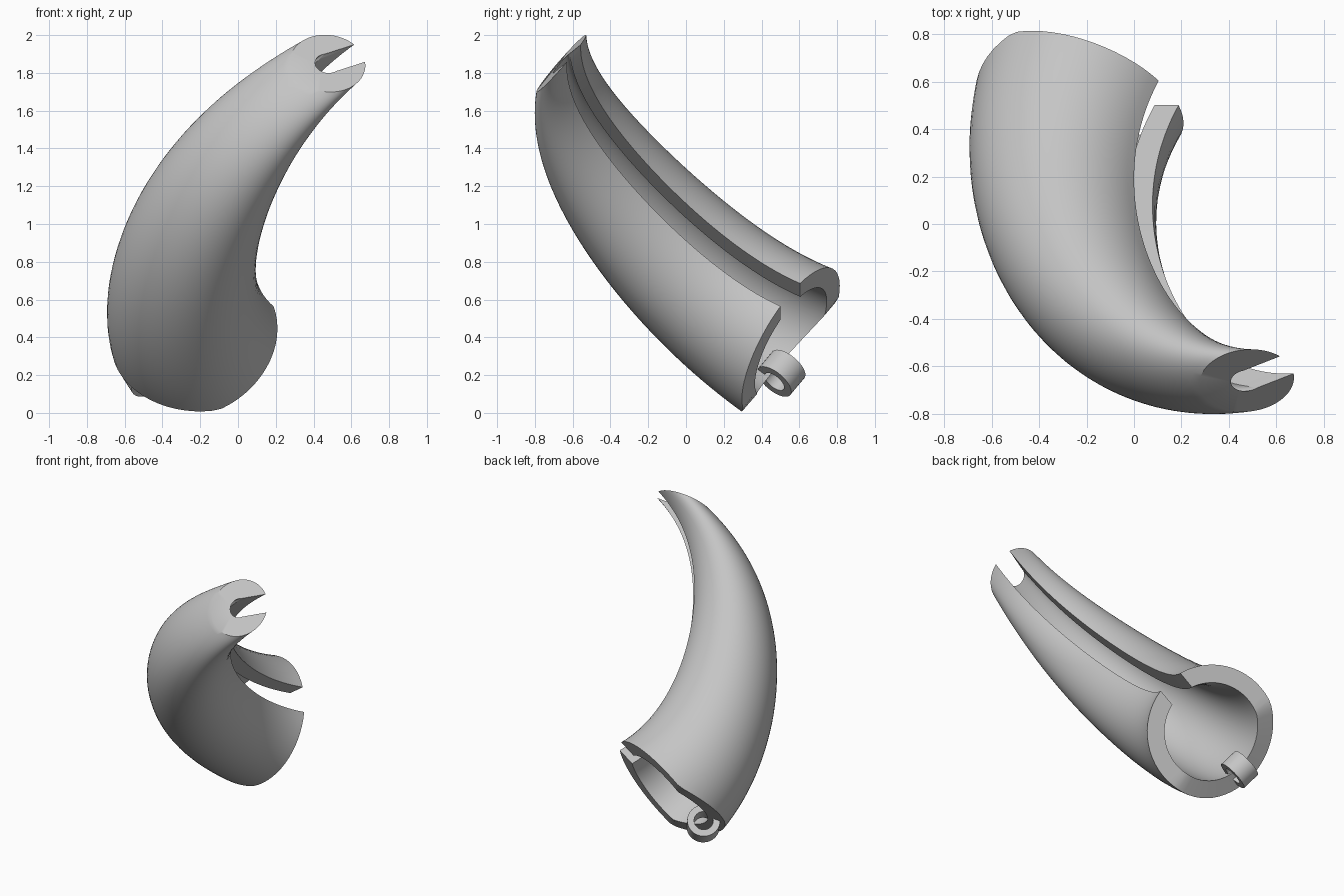
import bpy, bmesh, math
from mathutils import Vector

cube = bpy.data.objects.get("Cube")
if cube:
    bpy.data.objects.remove(cube)

grey = bpy.data.materials.new("plain_grey")
grey.use_nodes = True
colour = (0.56, 0.56, 0.56, 1)
grey.diffuse_color = colour
grey.node_tree.nodes["Principled BSDF"].inputs["Base Color"].default_value = colour

# Horn centre line: station, centre, outer radius
STATIONS = [
    (0.0, (-0.215, 0.555, 0.372), 0.45),
    (0.25, (-0.295, 0.094, 0.70), 0.40),
    (0.5, (-0.18, -0.299, 1.10), 0.35),
    (0.75, (0.08, -0.571, 1.495), 0.28),
    (1.0, (0.475, -0.66, 1.85), 0.20),
]
BASE_NORMAL, TIP_NORMAL = Vector((-0.336, -0.82, 0.47)), Vector((0.085, -0.755, 0.655))
BASE_SLOT, TIP_SLOT = Vector((0.82, 0, 0.57)), Vector((0.9, 0.35, 0.29))
LENGTH = 2.235
ARC, ROWS = 56, 56


def section(s):
    """Centre, radius, slot direction and side direction at station s."""
    centre, radius = Vector(), 0.0
    for i, (si, c, r) in enumerate(STATIONS):
        w = 1.0
        for j, other in enumerate(STATIONS):
            if j != i:
                w *= (s - other[0]) / (si - other[0])
        centre += w * Vector(c)
        radius += w * r
    n = BASE_NORMAL.lerp(TIP_NORMAL, s).normalized()
    u = BASE_SLOT.lerp(TIP_SLOT, s)
    u = (u - n * u.dot(n)).normalized()
    return centre, radius, u, n.cross(u)


def wall_point(s, k, inner):
    """Point k of the outer or inner arc, which stops at the slot."""
    centre, r, u, v = section(s)
    if inner:
        r -= 0.12 + 0.013 * s
    half_slot = 0.09 - 0.025 * s
    a = math.asin(min(0.98, half_slot / r))
    angle = a + (2 * math.pi - 2 * a) * k / ARC
    x, y = r * math.cos(angle), r * math.sin(angle)
    return centre + u * x + v * y, x


def finish(bm, name):
    bmesh.ops.recalc_face_normals(bm, faces=bm.faces)
    mesh = bpy.data.meshes.new(name)
    bm.to_mesh(mesh)
    bm.free()
    mesh.materials.append(grey)
    obj = bpy.data.objects.new(name, mesh)
    bpy.context.collection.objects.link(obj)
    bpy.ops.object.select_all(action="DESELECT")
    obj.select_set(True)
    bpy.context.view_layer.objects.active = obj
    bpy.ops.object.shade_smooth_by_angle(angle=math.radians(30))
    return obj


# Slotted hollow horn, with the far half of its base cut back at a slant
bm = bmesh.new()
profile = [(k, False) for k in range(ARC + 1)] + [(k, True) for k in range(ARC, -1, -1)]
count = len(profile)
grid = []
for k, inner in profile:
    across = wall_point(0, k, inner)[1]
    start = max(0.0, -0.11 - across) * 0.41 / LENGTH
    grid.append([bm.verts.new(wall_point(start + (1 - start) * j / ROWS, k, inner)[0])
                 for j in range(ROWS + 1)])
for i in range(count):
    a, b = grid[i], grid[(i + 1) % count]
    for j in range(ROWS):
        bm.faces.new((a[j], b[j], b[j + 1], a[j + 1]))
for i in range(ARC):
    a, b, c, d = grid[i], grid[i + 1], grid[count - 2 - i], grid[count - 1 - i]
    for end in (0, ROWS):
        bm.faces.new((a[end], b[end], c[end], d[end]))
finish(bm, "horn_body")

# Hanging loop at the base
bm = bmesh.new()
axis = Vector((-0.44, 0.573, 0.686)).normalized()
turn = axis.to_track_quat("Z", "Y")
centre = Vector((-0.495, 0.505, 0.21))
SIDES = 40
corners = [(0.11, -0.065), (0.11, 0.065), (0.064, 0.065), (0.064, -0.065)]
rings = []
for i in range(SIDES):
    t = 2 * math.pi * i / SIDES
    rings.append([bm.verts.new(centre + turn @ Vector((r * math.cos(t), r * math.sin(t), h)))
                  for r, h in corners])
for i in range(SIDES):
    a, b = rings[i], rings[(i + 1) % SIDES]
    for j in range(4):
        m = (j + 1) % 4
        bm.faces.new((a[j], b[j], b[m], a[m]))
finish(bm, "hanging_loop")
